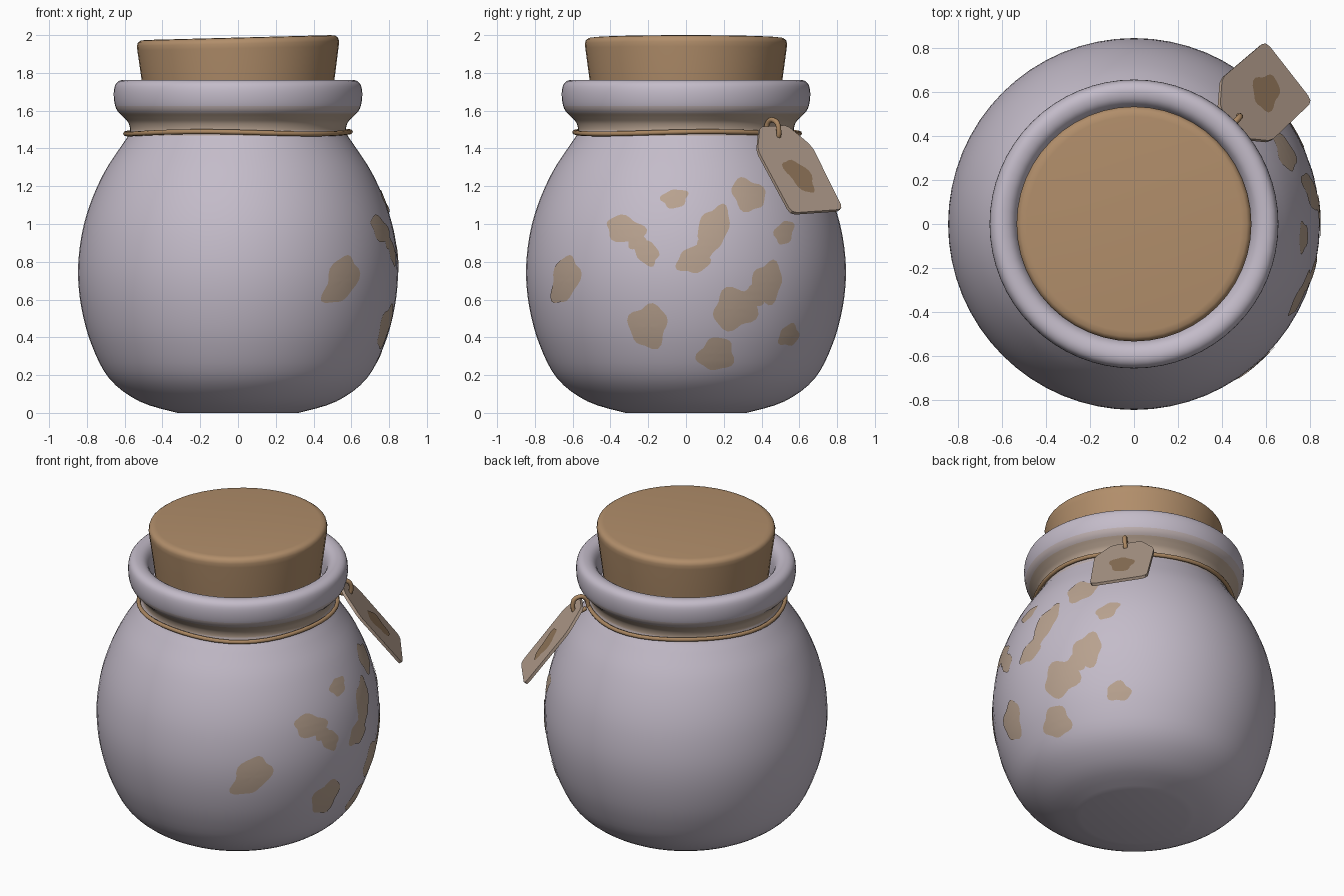
import bpy, bmesh, math, random
from mathutils import Vector

if "Cube" in bpy.data.objects:
    bpy.data.objects.remove(bpy.data.objects["Cube"])

random.seed(4)


def mat(name, r, g, b):
    m = bpy.data.materials.new(name)
    m.diffuse_color = (r, g, b, 1)
    m.use_nodes = True
    m.node_tree.nodes["Principled BSDF"].inputs["Base Color"].default_value = m.diffuse_color
    return m


GLAZE = mat("pale lilac glaze", 0.55, 0.50, 0.585)
RIM_STAIN = mat("rim stain", 0.47, 0.36, 0.28)
RIM_FADE = mat("rim stain fade", 0.51, 0.43, 0.43)
SPOT = mat("tan spot", 0.48, 0.36, 0.275)
CORK = mat("cork brown", 0.44, 0.27, 0.145)
STRING = mat("string brown", 0.40, 0.24, 0.12)
PAPER = mat("tag paper", 0.45, 0.34, 0.265)
INK = mat("tag blot", 0.29, 0.185, 0.105)


def make(name, verts, faces, mats, angle=40):
    me = bpy.data.meshes.new(name)
    me.from_pydata([tuple(v) for v in verts], [], faces)
    for m in mats:
        me.materials.append(m)
    ob = bpy.data.objects.new(name, me)
    bpy.context.collection.objects.link(ob)
    bm = bmesh.new()
    bm.from_mesh(me)
    bmesh.ops.recalc_face_normals(bm, faces=bm.faces)
    bm.to_mesh(me)
    bm.free()
    bpy.ops.object.select_all(action='DESELECT')
    ob.select_set(True)
    bpy.context.view_layer.objects.active = ob
    bpy.ops.object.shade_smooth_by_angle(angle=math.radians(angle))
    return ob


def smooth_path(pts, n):
    """Catmull-Rom curve through the points."""
    p = [Vector(q) for q in pts]
    p = [p[0]] + p + [p[-1]]
    out = []
    for i in range(1, len(p) - 2):
        a, b, c, d = p[i - 1:i + 3]
        for k in range(n):
            t = k / n
            out.append(0.5 * (2 * b + (c - a) * t + (2 * a - 5 * b + 4 * c - d) * t * t
                              + (3 * b - a - 3 * c + d) * t ** 3))
    out.append(p[-2])
    return out


def lathe(name, prof, n, mats, angle=40):
    verts, faces = [], []
    for r, z in prof:
        for i in range(n):
            a = 2 * math.pi * i / n
            verts.append((r * math.cos(a), r * math.sin(a), z))
    for j in range(len(prof) - 1):
        for i in range(n):
            k = (i + 1) % n
            faces.append((j * n + i, j * n + k, (j + 1) * n + k, (j + 1) * n + i))
    faces.append(tuple(range(n)))
    faces.append(tuple((len(prof) - 1) * n + i for i in range(n)))
    return make(name, verts, faces, mats, angle)


def tube(name, pts, radius, cyclic):
    cu = bpy.data.curves.new(name, 'CURVE')
    cu.dimensions = '3D'
    cu.bevel_depth = radius
    cu.bevel_resolution = 2
    cu.use_fill_caps = True
    sp = cu.splines.new('POLY')
    sp.points.add(len(pts) - 1)
    for q, p in zip(sp.points, pts):
        q.co = (*p, 1)
    sp.use_cyclic_u = cyclic
    cu.materials.append(STRING)
    ob = bpy.data.objects.new(name, cu)
    bpy.context.collection.objects.link(ob)
    return ob


# Jar body with rolled lip
profile = smooth_path([(.32, 0), (.52, .06), (.68, .18), (.775, .36), (.828, .55), (.847, .74),
                       (.83, .93), (.785, 1.1), (.71, 1.27), (.62, 1.41), (.575, 1.48),
                       (.578, 1.53), (.605, 1.565), (.645, 1.61), (.658, 1.68), (.648, 1.74),
                       (.61, 1.763), (.56, 1.75), (.53, 1.70), (.515, 1.6)], 4)
profile = [(p.x, max(p.y, 0)) for p in profile]
jar = lathe("jar", profile, 64, [GLAZE, RIM_STAIN, RIM_FADE])
for f in jar.data.polygons:
    c = f.center
    if math.hypot(c.x, c.y) > .55:
        if 1.49 < c.z < 1.585:
            f.material_index = 1
        elif 1.47 < c.z < 1.62:
            f.material_index = 2


def jar_radius(z):
    for (r0, z0), (r1, z1) in zip(profile, profile[1:]):
        if z0 <= z <= z1 and z1 > z0:
            return r0 + (r1 - r0) * (z - z0) / (z1 - z0)
    return .3


def blob(cy, cz, ry, rz, tilt, place, n=28, rings=5):
    """Wobbly filled patch mapped onto a surface by place(u, v)."""
    p1, p2 = random.uniform(0, 6), random.uniform(0, 6)
    verts, faces = [place(cy, cz)], []
    for j in range(1, rings + 1):
        for i in range(n):
            a = 2 * math.pi * i / n
            s = j / rings * (.96 + .09 * math.sin(3 * a + p1) + .08 * math.sin(5 * a + p2))
            u, v = ry * s * math.cos(a), rz * s * math.sin(a)
            verts.append(place(cy + u + tilt * v, cz + v))
    for i in range(n):
        k = (i + 1) % n
        faces.append((0, 1 + i, 1 + k))
        for j in range(rings - 1):
            b = 1 + j * n
            faces.append((b + i, b + n + i, b + n + k, b + k))
    return verts, faces


def on_jar(y, z):
    r = jar_radius(z) + .004
    return (math.sqrt(max(r * r - y * y, 0)), y, z)


# Painted spots on the right side: y, z, half width, half height, lean
spots = [(-.64, .705, .075, .13, .2), (-.32, .97, .105, .075, -.3), (-.21, .85, .065, .07, -.3),
         (-.06, 1.135, .072, .052, .2), (.15, .985, .085, .115, .2), (.04, .81, .09, .075, .2),
         (.11, .88, .06, .07, .3), (.33, 1.155, .09, .09, -.2), (.52, .955, .052, .065, .2),
         (.43, .69, .082, .115, .1), (.26, .55, .12, .115, .1), (.36, .62, .06, .06, 0),
         (-.2, .46, .105, .12, 0), (.16, .31, .1, .09, .1), (.545, .41, .055, .06, .2),
         (-.26, .91, .05, .05, 0)]
for i, s in enumerate(spots):
    make("spot_%d" % i, *blob(*s, on_jar), [SPOT])

# Cork stopper with a slightly slanted top
cork = lathe("cork", [(.49, 1.6), (.51, 1.76), (.533, 1.93), (.535, 1.955), (.53, 1.973),
                      (.515, 1.984), (.49, 1.987)], 48, [CORK], 50)
for v in cork.data.vertices:
    v.co.z += max(0, v.co.z - 1.76) / .227 * .026 * v.co.x

# String around the neck, slightly uneven
ring = []
for i in range(48):
    a = 2 * math.pi * i / 48
    r = .595 + .006 * math.sin(5 * a)
    ring.append((r * math.cos(a), r * math.sin(a), 1.483 + .006 * math.sin(3 * a + 1)))
tube("neck_string", ring, .013, True)

# Hanging tag: local frame on a sloping plane
O = Vector((.51, .52, 1.395))
V = Vector((-.455, -.41, .79)).normalized()
U = Vector((.6, -.8, -.03))
U = (U - V * U.dot(V)).normalized()
N = V.cross(U).normalized()
if N.z < 0:
    N = -N


def on_tag(u, v, h=0.0):
    return O + U * u + V * v + N * h


outline = [(.14, -.42), (.165, -.41), (.175, -.385), (.182, -.02), (.172, .02), (.1, .135),
           (.075, .15)]
outline += [(-u, v) for u, v in reversed(outline)]
n = len(outline)
tv = [on_tag(u, v, h) for h in (-.009, .009) for u, v in outline]
tf = [tuple(range(n)), tuple(range(n, 2 * n))]
tf += [(i, (i + 1) % n, n + (i + 1) % n, n + i) for i in range(n)]
make("tag", tv, tf, [PAPER], 35)
make("tag_blot", *blob(0, -.185, .075, .115, .15, lambda u, v: on_tag(u, v, .012)), [INK])

# String loop through the tag
loop = smooth_path([(.415, .425, 1.48), (.425, .43, 1.53), (.45, .455, 1.552), (.48, .485, 1.53),
                    tuple(on_tag(0, .085, .012)), tuple(on_tag(0, .095, -.02)),
                    (.425, .435, 1.475)], 5)
tube("tag_string", loop, .014, False)
